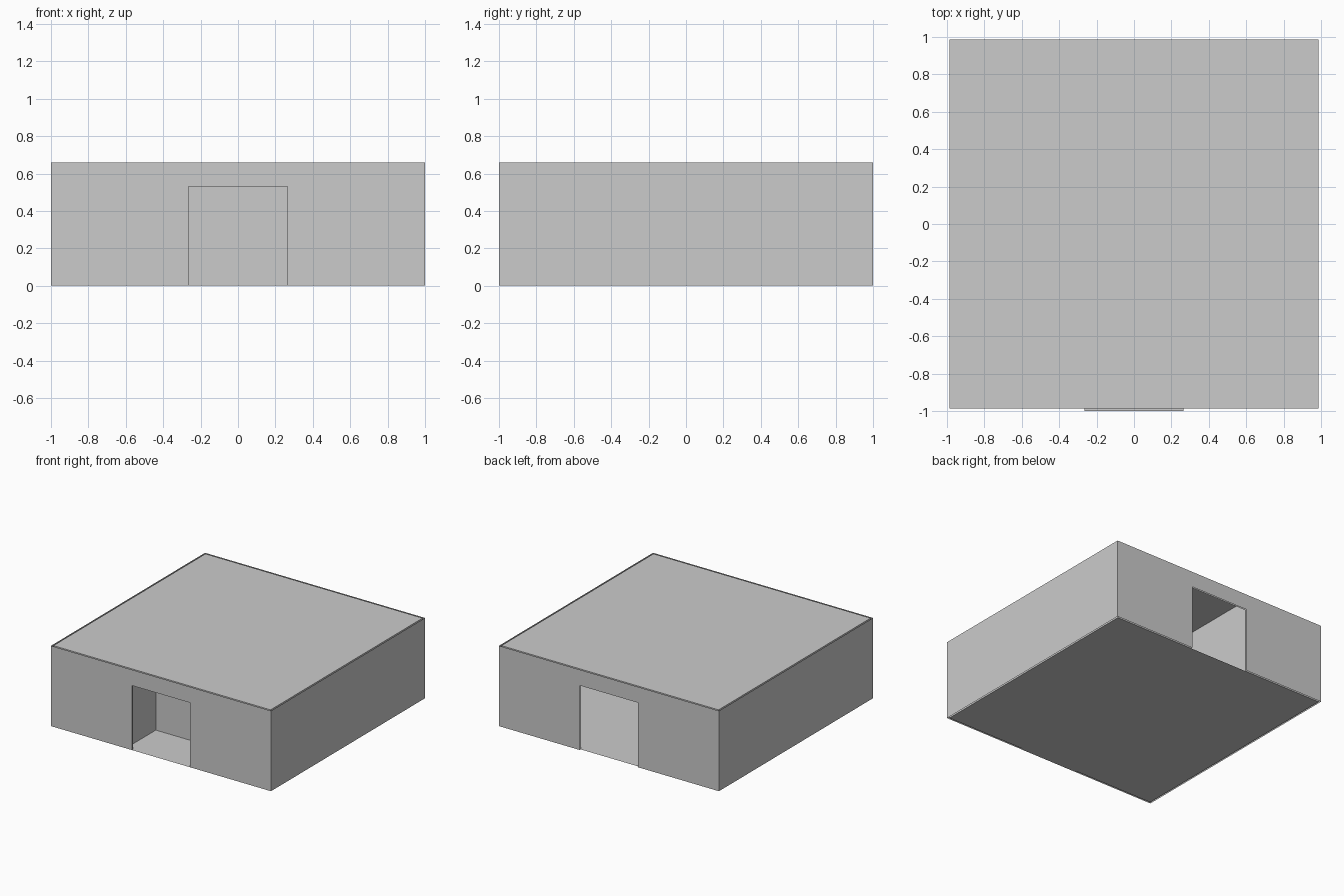
import bpy, bmesh

if "Cube" in bpy.data.objects:
    bpy.data.objects.remove(bpy.data.objects["Cube"])

H = 0.66             # wall height
OUT, INN = 1.0, 0.987  # outer and inner wall sheet positions
DX, DH = 0.265, 0.53   # doorway half width and height


def sheets(name, quads):
    """One object made of flat quads."""
    bm = bmesh.new()
    for q in quads:
        bm.faces.new([bm.verts.new(p) for p in q])
    bmesh.ops.remove_doubles(bm, verts=bm.verts, dist=1e-5)
    me = bpy.data.meshes.new(name)
    bm.to_mesh(me)
    bm.free()
    ob = bpy.data.objects.new(name, me)
    bpy.context.collection.objects.link(ob)
    return ob


def slab(name, x0, x1, y0, y1, z0, z1):
    """Axis-aligned box between two corners."""
    bpy.ops.mesh.primitive_cube_add(
        size=1, location=((x0 + x1) / 2, (y0 + y1) / 2, (z0 + z1) / 2))
    ob = bpy.context.object
    ob.name = name
    ob.scale = (x1 - x0, y1 - y0, z1 - z0)


def door_wall(r, y, flip):
    """Wall along x with a doorway in the middle, as three flat panels."""
    panels = [(-r, -DX, 0, H), (DX, r, 0, H), (-DX, DX, DH, H)]
    quads = [[(a, y, c), (b, y, c), (b, y, d), (a, y, d)] for a, b, c, d in panels]
    return [q[::-1] for q in quads] if flip else quads


def side_wall(r, x, flip):
    q = [(x, -r, 0), (x, r, 0), (x, r, H), (x, -r, H)]
    return [q[::-1] if flip else q]


# Outer and inner skins of the four walls
for name, r, inward in (("outer_wall", OUT, False), ("inner_wall", INN, True)):
    sheets(name + "_front", door_wall(r, -r, inward))
    sheets(name + "_back", door_wall(r, r, not inward))
    sheets(name + "_right", side_wall(r, r, inward))
    sheets(name + "_left", side_wall(r, -r, not inward))

# Roof and floor fit inside the inner skin
corners = [(-INN, -INN), (INN, -INN), (INN, INN), (-INN, INN)]
sheets("roof", [[(x, y, H) for x, y in corners]])
sheets("floor", [[(x, y, 0) for x, y in reversed(corners)]])

# Lining of the front doorway: jambs, lintel and threshold
sheets("front_door_lining", [
    [(-DX, -OUT, 0), (-DX, -INN, 0), (-DX, -INN, DH), (-DX, -OUT, DH)],
    [(DX, -INN, 0), (DX, -OUT, 0), (DX, -OUT, DH), (DX, -INN, DH)],
    [(-DX, -OUT, DH), (-DX, -INN, DH), (DX, -INN, DH), (DX, -OUT, DH)],
    [(-DX, -OUT, 0), (DX, -OUT, 0), (DX, -INN, 0), (-DX, -INN, 0)]])

# Inside partitions: a long one beside the doors, a screen behind the front door
slab("long_partition", -0.333, -0.32, -INN, INN, 0, H)
slab("entry_screen", -0.32, 0.32, -0.61, -0.597, 0, H)
